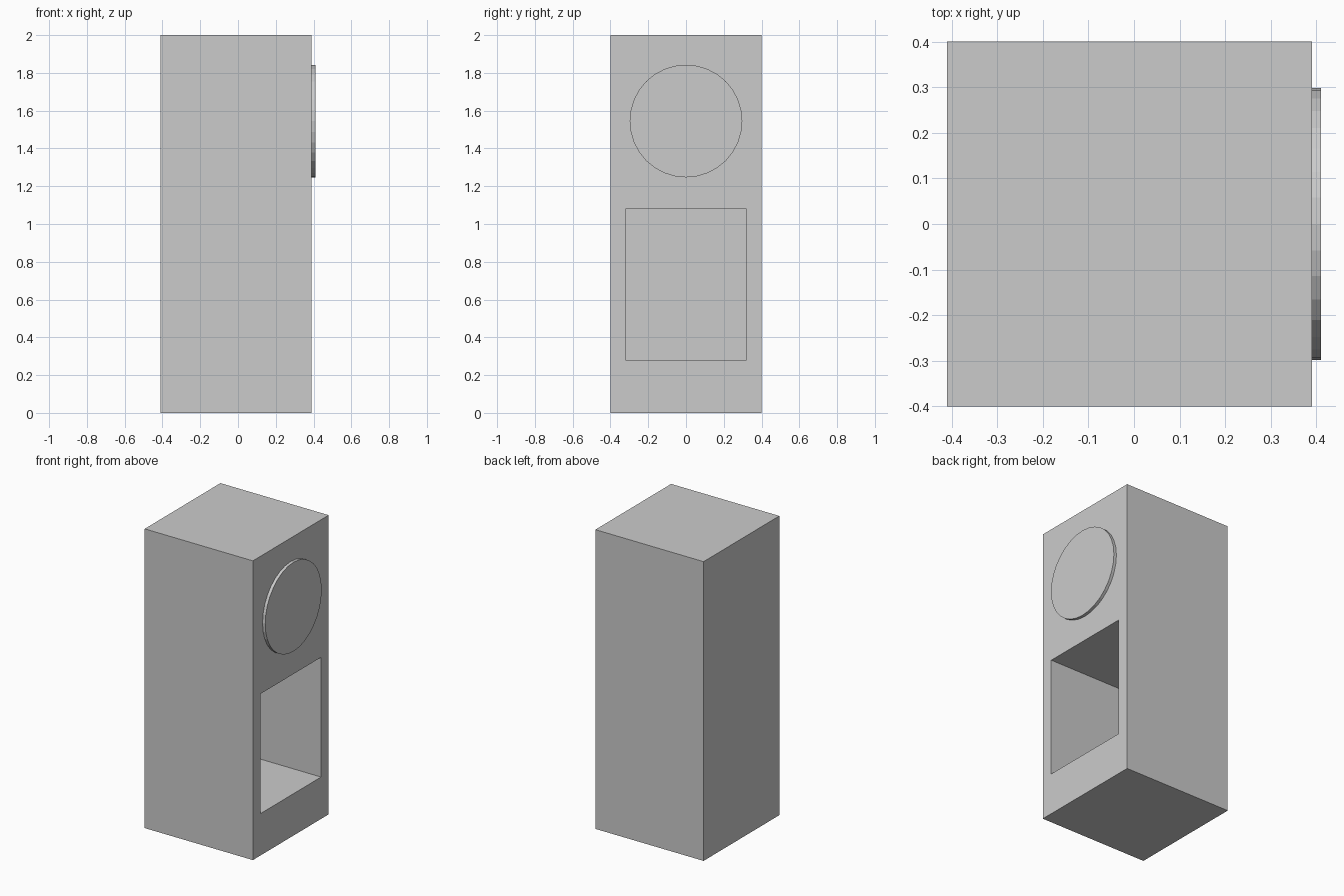
import bpy
import math

if "Cube" in bpy.data.objects:
    bpy.data.objects.remove(bpy.data.objects["Cube"])


def box(name, x, y, z):
    """Axis-aligned box from (min, max) ranges."""
    ranges = (x, y, z)
    bpy.ops.mesh.primitive_cube_add(size=1, location=[(a + b) / 2 for a, b in ranges])
    obj = bpy.context.object
    obj.name = name
    obj.scale = [b - a for a, b in ranges]
    bpy.ops.object.transform_apply(location=False, rotation=False, scale=True)
    return obj


FRONT = 0.39    # x of the face carrying the disc and the opening
DEPTH = 0.64    # depth of the recess

# Tall cabinet body
body = box("cabinet_body", (-0.41, FRONT), (-0.4, 0.4), (0, 2))

# Square recess in the lower half
cutter = box("recess_cutter", (FRONT - DEPTH, FRONT + 0.1), (-0.32, 0.32), (0.28, 1.08))
cutter.hide_render = True
cutter.hide_set(True)
cut = body.modifiers.new("recess", 'BOOLEAN')
cut.operation = 'DIFFERENCE'
cut.solver = 'EXACT'
cut.object = cutter

# Bake the cut and drop the helper
bpy.context.view_layer.objects.active = body
bpy.ops.object.modifier_apply(modifier=cut.name)
bpy.data.objects.remove(cutter)

# Thin round disc on the upper half
bpy.ops.mesh.primitive_cylinder_add(vertices=32, radius=0.298, depth=0.02,
                                    location=(FRONT + 0.01, 0, 1.545),
                                    rotation=(0, math.pi / 2, 0))
bpy.context.object.name = "round_disc"
